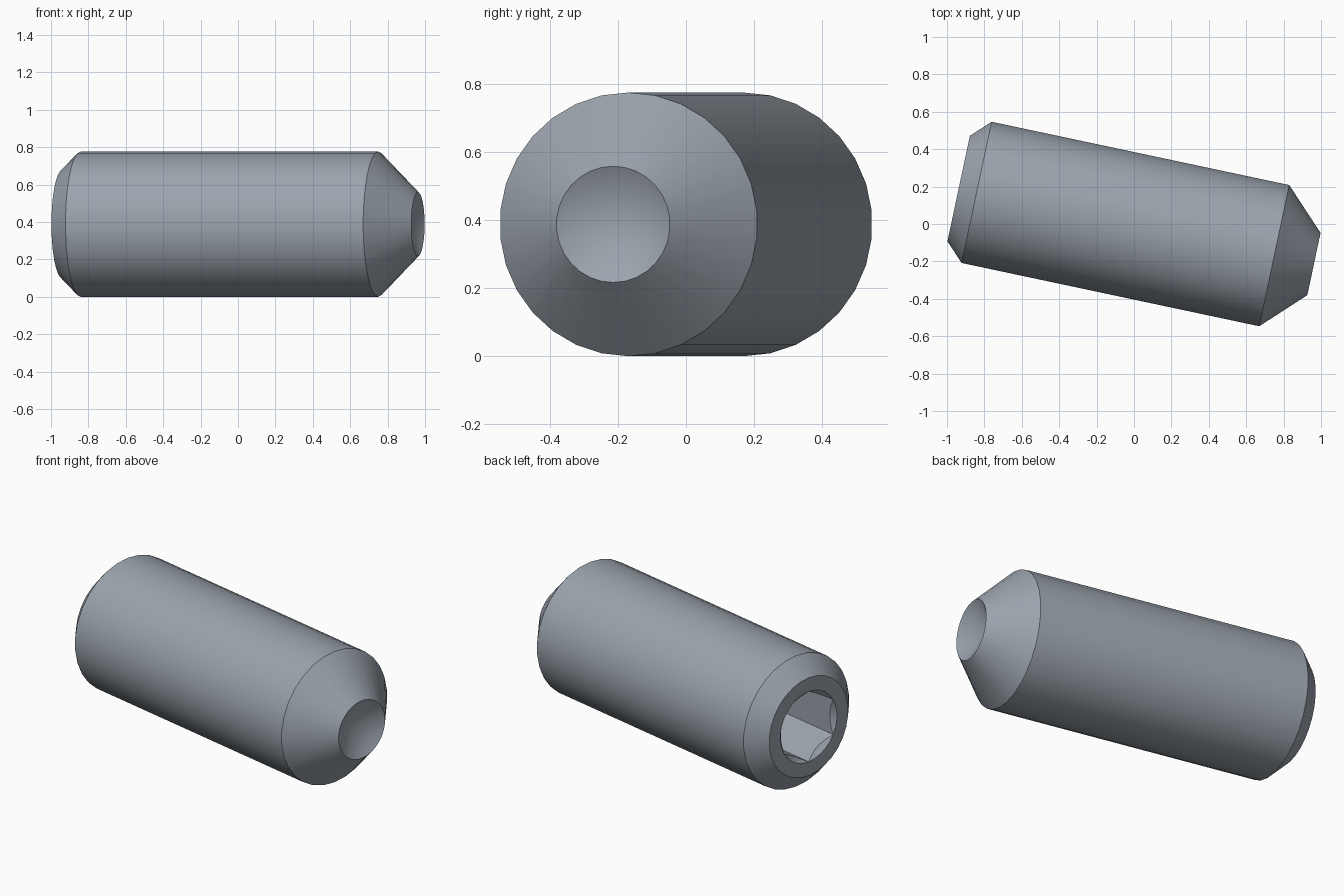
import bpy, bmesh, math
from mathutils import Matrix, Vector

cube = bpy.data.objects.get("Cube")
if cube:
    bpy.data.objects.remove(cube)

SEGMENTS = 30
RADIUS = 0.388
MOUTH = 0.208          # socket mouth radius, equal to the hexagon corner radius
TAIL, TIP = -0.962, 0.98
SOCKET_DEPTH = 0.45


def circle(r, x):
    """Plain round ring: same radius and position at every angle."""
    return lambda a: (r, x)


def hex_radius(a):
    """Hexagon outline with a corner at angle zero."""
    sector = math.pi / 3
    return MOUTH * math.cos(sector / 2) / math.cos(a % sector - sector / 2)


def hex_lip(a):
    """Scalloped edge where the lead-in chamfer meets the hexagon walls."""
    r = hex_radius(a)
    return r, TAIL + MOUTH - r


def hex_floor(a):
    return hex_radius(a), TAIL + SOCKET_DEPTH


# Rings from the socket floor, around the outside, to the cup at the tip
rings = [
    hex_floor,
    hex_lip,
    circle(MOUTH, TAIL),
    circle(0.29, TAIL),
    circle(RADIUS, TAIL + 0.098),
    circle(RADIUS, TIP - 0.217),
    circle(0.171, TIP),
]

bm = bmesh.new()
loops = []
for ring in rings:
    loop = []
    for i in range(SEGMENTS):
        a = math.tau * i / SEGMENTS
        r, x = ring(a)
        loop.append(bm.verts.new((x, r * math.sin(a), r * math.cos(a))))
    loops.append(loop)

for one, two in zip(loops, loops[1:]):
    for i in range(SEGMENTS):
        j = (i + 1) % SEGMENTS
        quad = [one[i], one[j], two[j], two[i]]
        # corners of the lip touch the mouth circle, so drop doubled points
        unique = []
        for v in quad:
            if all((v.co - u.co).length > 1e-5 for u in unique):
                unique.append(v)
        bm.faces.new(unique)

# Conical socket floor and conical cup point
for loop, x in ((loops[0], TAIL + SOCKET_DEPTH + 0.06), (loops[-1], TIP - 0.098)):
    apex = bm.verts.new((x, 0, 0))
    for i in range(SEGMENTS):
        bm.faces.new((loop[i], loop[(i + 1) % SEGMENTS], apex))

bmesh.ops.remove_doubles(bm, verts=bm.verts, dist=1e-5)
bmesh.ops.recalc_face_normals(bm, faces=bm.faces)

# Turn the axis, then centre on the origin and rest on the ground
bm.transform(Matrix.Rotation(math.radians(-12), 4, 'Z'))
low = Vector([min(v.co[k] for v in bm.verts) for k in range(3)])
high = Vector([max(v.co[k] for v in bm.verts) for k in range(3)])
middle = (low + high) / 2
bm.transform(Matrix.Translation((-middle.x, -middle.y, -low.z)))

mesh = bpy.data.meshes.new("set_screw")
bm.to_mesh(mesh)
bm.free()

# Blue-grey steel
color = (0.33, 0.37, 0.42, 1)
steel = bpy.data.materials.new("blue_grey_steel")
steel.use_nodes = True
steel.diffuse_color = color
steel.node_tree.nodes["Principled BSDF"].inputs["Base Color"].default_value = color
mesh.materials.append(steel)

screw = bpy.data.objects.new("set_screw", mesh)
bpy.context.collection.objects.link(screw)
bpy.ops.object.select_all(action='DESELECT')
screw.select_set(True)
bpy.context.view_layer.objects.active = screw
bpy.ops.object.shade_smooth_by_angle(angle=math.radians(25))
